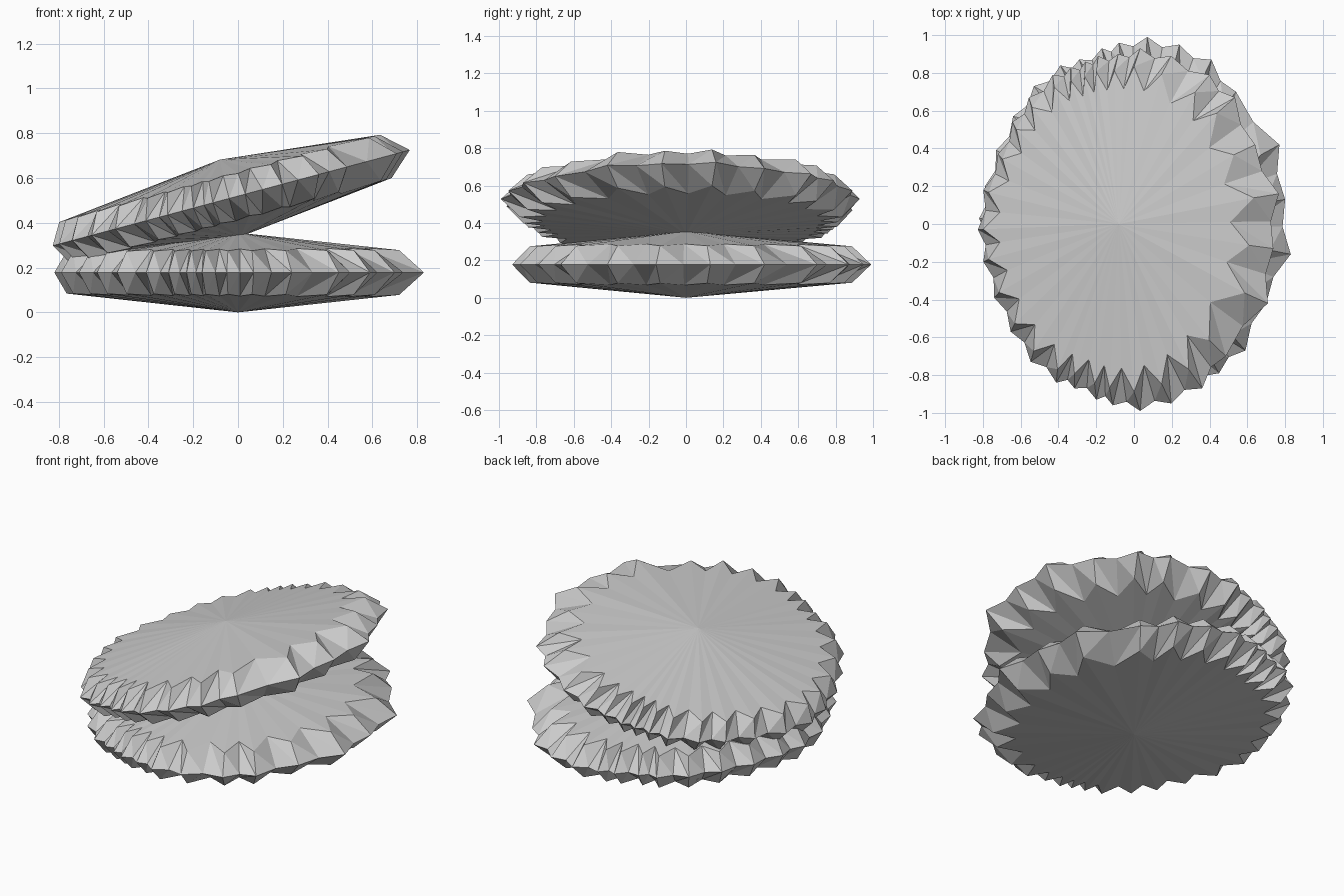
import bpy
import bmesh
import math
from mathutils import Matrix, Vector

cube = bpy.data.objects.get("Cube")
if cube:
    bpy.data.objects.remove(cube, do_unlink=True)

HALF = 0.178          # half thickness of one shell
TILT = math.radians(15)

# Crests of the scalloped rim, counter-clockwise from the open side
CRESTS = [
    (.83, -.16), (.8, .13), (.77, .42), (.54, .7), (.41, .87), (.24, .95),
    (.07, .99), (-.08, .96), (-.17, .93), (-.29, .87), (-.39, .84),
    (-.53, .73), (-.64, .57), (-.73, .39), (-.79, .2), (-.82, .03),
    (-.79, -.18), (-.71, -.37), (-.63, -.54), (-.54, -.67), (-.41, -.79),
    (-.31, -.83), (-.23, -.86), (-.16, -.89), (-.05, -.9), (.07, -.93),
    (.24, -.89), (.45, -.79), (.59, -.67), (.7, -.42),
]


def make_material(name, value):
    mat = bpy.data.materials.new(name)
    mat.use_nodes = True
    colour = (value, value, value, 1)
    mat.diffuse_color = colour
    mat.node_tree.nodes["Principled BSDF"].inputs["Base Color"].default_value = colour
    return mat


def rim_outline():
    """Yield each rim point with the scale of its matching inner point."""
    for i, crest in enumerate(CRESTS):
        here = Vector(crest)
        following = Vector(CRESTS[(i + 1) % len(CRESTS)])
        valley = (here + following) / 2 * 0.965
        # Ribs reach further inwards towards the open side
        yield here, 0.9 - 0.04 * here.x
        yield valley, 0.81 - 0.07 * valley.x


def build_shell(name, matrix, material):
    """A lens of two shallow cones meeting in a folded, scalloped edge."""
    bm = bmesh.new()
    outline = list(rim_outline())
    count = len(outline)
    rim = [bm.verts.new((p.x, p.y, 0)) for p, s in outline]
    for side in (1, -1):
        apex = bm.verts.new((0, 0, side * HALF))
        inner = [bm.verts.new((p.x * s, p.y * s, side * (HALF - 0.09 * s)))
                 for p, s in outline]
        for i in range(count):
            j = (i + 1) % count
            bm.faces.new((apex, inner[i], inner[j]))
            # Split each fold along the same diagonal
            bm.faces.new((inner[i], rim[i], rim[j]))
            bm.faces.new((inner[i], rim[j], inner[j]))
    bmesh.ops.recalc_face_normals(bm, faces=bm.faces)
    mesh = bpy.data.meshes.new(name)
    bm.to_mesh(mesh)
    bm.free()
    mesh.materials.append(material)
    shell = bpy.data.objects.new(name, mesh)
    shell.matrix_world = matrix
    bpy.context.collection.objects.link(shell)
    return shell


grey = make_material("shell_grey", 0.6)

# Lower shell lies flat; the upper one is turned over and hinged open
build_shell("lower_shell", Matrix.Translation((0, 0, HALF)), grey)
build_shell(
    "upper_shell",
    Matrix.Translation((-0.035, 0, 0.51))
    @ Matrix.Rotation(-TILT, 4, "Y")
    @ Matrix.Rotation(math.pi, 4, "X"),
    grey,
)
